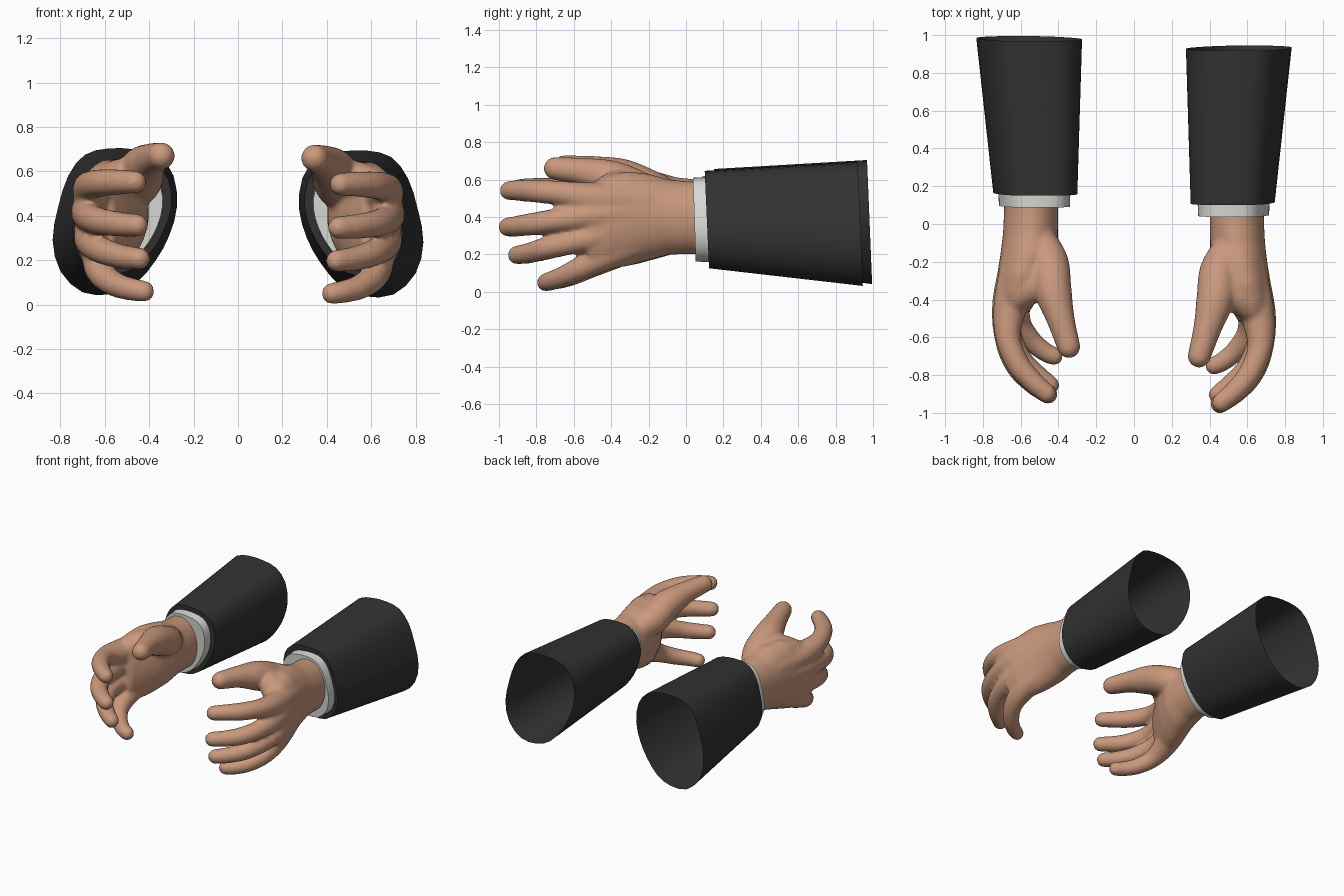
import bpy, bmesh, math
from mathutils import Vector, Matrix

cube = bpy.data.objects.get("Cube")
if cube:
    bpy.data.objects.remove(cube, do_unlink=True)


def material(name, rgb):
    m = bpy.data.materials.new(name)
    m.use_nodes = True
    m.diffuse_color = (*rgb, 1)
    bsdf = next(n for n in m.node_tree.nodes if n.type == 'BSDF_PRINCIPLED')
    bsdf.inputs["Base Color"].default_value = (*rgb, 1)
    bsdf.inputs["Roughness"].default_value = 0.8
    return m


SKIN = material("skin", (0.59, 0.318, 0.205))
WHITE = material("shirt_white", (0.69, 0.69, 0.66))
BLACK = material("jacket_black", (0.032, 0.032, 0.032))

# Digit paths from inside the hand to the tip: x, y, z, radius
DIGITS = [
    [(.525, -.12, .48, .10), (.452, -.25, .54, .105), (.432, -.39, .60, .102),
     (.392, -.54, .64, .077), (.36, -.65, .655, .066), (.345, -.70, .66, .062)],
    [(.60, -.22, .48, .10), (.655, -.48, .495, .09), (.667, -.65, .525, .068),
     (.615, -.79, .538, .063), (.54, -.88, .542, .058), (.463, -.946, .542, .052)],
    [(.61, -.22, .42, .095), (.668, -.48, .41, .085), (.67, -.67, .385, .066),
     (.62, -.80, .365, .062), (.54, -.89, .353, .057), (.455, -.952, .347, .052)],
    [(.60, -.22, .35, .095), (.657, -.46, .30, .081), (.662, -.61, .265, .065),
     (.61, -.75, .232, .061), (.525, -.84, .207, .056), (.445, -.903, .197, .051)],
    [(.58, -.20, .29, .09), (.62, -.42, .20, .083), (.612, -.56, .128, .065),
     (.55, -.66, .08, .057), (.475, -.725, .058, .052), (.424, -.75, .05, .049)],
]
# Palm and wrist cross-sections: x, y, z, half width, half height
PALM = [(.545, .09, .395, .142, .194), (.545, .0, .397, .144, .195),
        (.548, -.10, .40, .146, .203), (.555, -.20, .40, .151, .232),
        (.585, -.32, .39, .14, .255), (.618, -.42, .37, .122, .25),
        (.645, -.52, .355, .09, .215)]
# Sleeve cross-section in the x-z plane
EGG = [(.585, .693), (.69, .665), (.765, .57), (.81, .43), (.835, .28),
       (.80, .14), (.70, .045), (.57, .037), (.46, .085), (.37, .19),
       (.31, .30), (.275, .43), (.29, .57), (.36, .66), (.47, .69)]


def finish(name, bm, mat, side):
    # Mirror and shift for the model's right side, then make the object
    if side < 0:
        for v in bm.verts:
            v.co = Vector((-v.co.x, v.co.y + .05, v.co.z + .01))
        bmesh.ops.reverse_faces(bm, faces=bm.faces[:])
    me = bpy.data.meshes.new(name)
    bm.to_mesh(me)
    bm.free()
    me.materials.append(mat)
    me.shade_smooth()
    me.set_sharp_from_angle(angle=math.radians(40))
    ob = bpy.data.objects.new(name, me)
    bpy.context.collection.objects.link(ob)
    return ob


def loft(bm, rings, cap_end=True):
    loops = [[bm.verts.new(p) for p in r] for r in rings]
    faces = []
    n = len(loops[0])
    for a, b in zip(loops, loops[1:]):
        for i in range(n):
            j = (i + 1) % n
            faces.append(bm.faces.new((a[i], a[j], b[j], b[i])))
    faces.append(bm.faces.new(loops[0][::-1]))
    if cap_end:
        faces.append(bm.faces.new(loops[-1]))
    bmesh.ops.recalc_face_normals(bm, faces=faces)


def spline(a, b, c, d, t):
    # Smooth interpolation between b and c
    return .5 * (2 * b + (c - a) * t + (2 * a - 5 * b + 4 * c - d) * t * t
                 + (3 * b - a - 3 * c + d) * t ** 3)


def digit(bm, path):
    # Dense chain of balls, fused later into one skin
    pts = [Vector(p) for p in path]
    pts = [2 * pts[0] - pts[1]] + pts + [2 * pts[-1] - pts[-2]]
    steps = 8
    for k in range(len(pts) - 3):
        for s in range(steps + 1):
            p = spline(*pts[k:k + 4], s / steps)
            bmesh.ops.create_icosphere(bm, subdivisions=3, radius=p[3],
                                       matrix=Matrix.Translation(p.xyz))


def ellipse(x, y, z, rx, rz, n=32):
    return [(x + rx * math.cos(math.tau * i / n), y,
             z + rz * math.sin(math.tau * i / n)) for i in range(n)]


def hand(name, side):
    bm = bmesh.new()
    loft(bm, [ellipse(*s) for s in PALM])
    for path in DIGITS:
        digit(bm, path)
    # Web between thumb and index finger
    digit(bm, [(.47, -.30, .56, .09), (.54, -.38, .56, .085), (.61, -.43, .53, .085)])
    ob = finish(name, bm, SKIN, side)
    fuse = ob.modifiers.new("fuse", 'REMESH')
    fuse.mode = 'VOXEL'
    fuse.voxel_size = .011
    fuse.use_smooth_shade = True
    relax = ob.modifiers.new("relax", 'SMOOTH')
    relax.factor = .5
    relax.iterations = 14


def egg(x0, x1, z0, z1, y_top, y_low):
    # Fit the rounded sleeve section to a box, slanted from top to bottom
    pts = [Vector(p) for p in EGG]
    n = len(pts)
    ring = []
    for i in range(n):
        for t in (0, .5):
            x, z = spline(*(pts[(i + k) % n] for k in (-1, 0, 1, 2)), t)
            u, v = (x - .275) / .56, (z - .037) / .658
            ring.append((x0 + u * (x1 - x0), y_low + v * (y_top - y_low),
                         z0 + v * (z1 - z0)))
    return ring


def cuff(name, side):
    bm = bmesh.new()
    loft(bm, [egg(.34, .715, .166, .61, .037, .052),
              egg(.335, .72, .16, .615, .14, .16)])
    finish(name, bm, WHITE, side)


def sleeve(name, side):
    # Open at the back, closed around the cuff
    bm = bmesh.new()
    loft(bm, [egg(.30, .745, .13, .647, .10, .123),
              egg(.275, .835, .037, .695, .918, .945)], cap_end=False)
    finish(name, bm, BLACK, side)


for label, side in (("left", 1), ("right", -1)):
    hand(label + "_hand", side)
    cuff(label + "_cuff", side)
    sleeve(label + "_sleeve", side)
